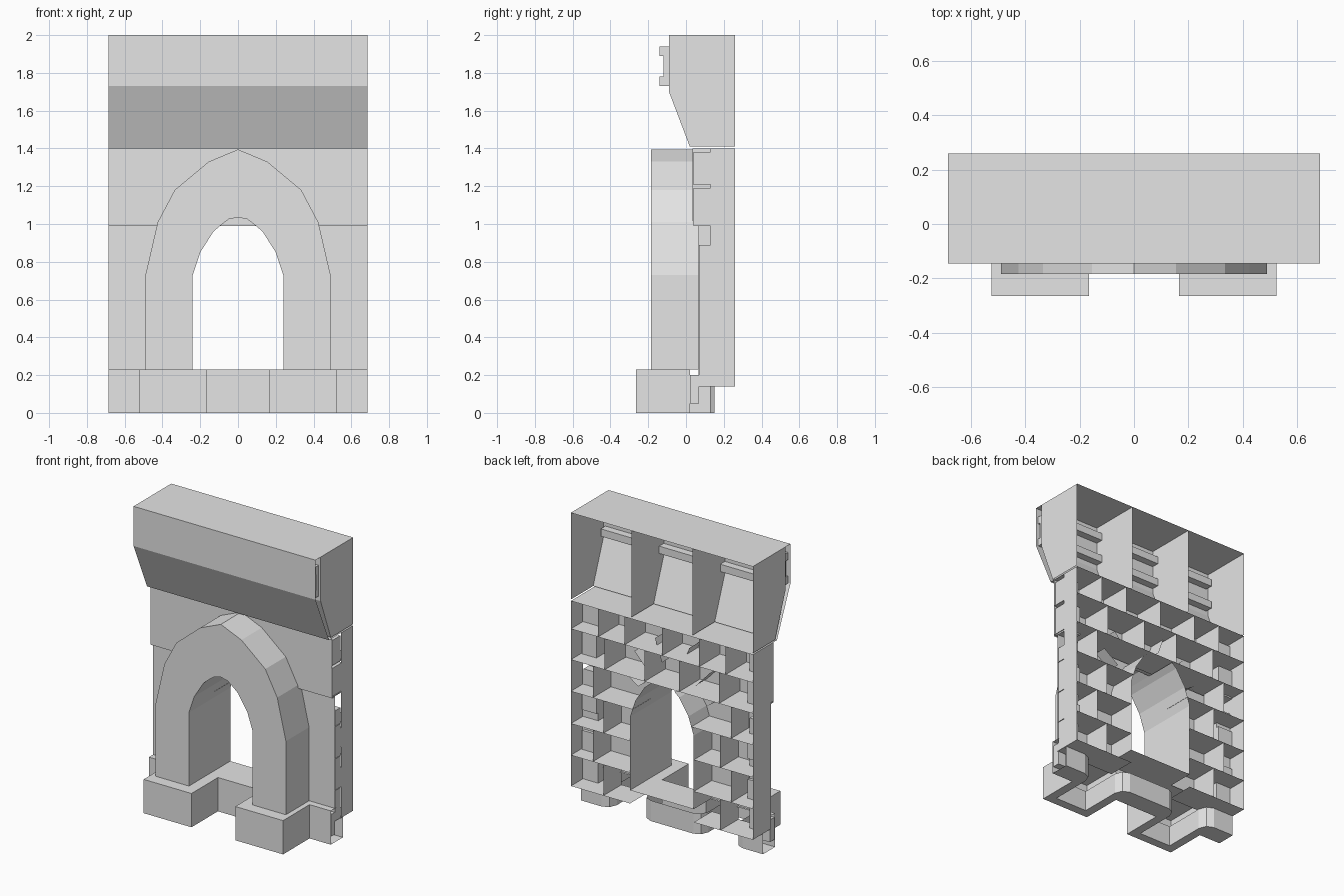
import bpy

cube = bpy.data.objects.get("Cube")
if cube:
    bpy.data.objects.remove(cube, do_unlink=True)

stone = bpy.data.materials.new("pale grey stone")
stone.use_nodes = True
GREY = (0.78, 0.78, 0.78, 1)
stone.diffuse_color = GREY
stone.node_tree.nodes["Principled BSDF"].inputs["Base Color"].default_value = GREY


def sheets(name, polys):
    """Object made of thin flat faces, each a list of 3D points."""
    verts, faces = [], []
    for poly in polys:
        faces.append(list(range(len(verts), len(verts) + len(poly))))
        verts += poly
    mesh = bpy.data.meshes.new(name)
    mesh.from_pydata(verts, [], faces)
    mesh.materials.append(stone)
    obj = bpy.data.objects.new(name, mesh)
    bpy.context.collection.objects.link(obj)
    return obj


def upright(y, pts):
    return [(x, y, z) for x, z in pts]


def side(x, pts):
    return [(x, y, z) for y, z in pts]


def level(z, pts):
    return [(x, y, z) for x, y in pts]


def rect(a0, a1, b0, b1):
    return [(a0, b0), (a1, b0), (a1, b1), (a0, b1)]


def sweep_x(path, x0, x1):
    return [[(x0, *a), (x0, *b), (x1, *b), (x1, *a)] for a, b in zip(path, path[1:])]


def sweep_y(path, y0, y1):
    return [[(a[0], y0, a[1]), (b[0], y0, b[1]), (b[0], y1, b[1]), (a[0], y1, a[1])]
            for a, b in zip(path, path[1:])]


def sweep_z(path, z0, z1):
    return [[(*a, z0), (*b, z0), (*b, z1), (*a, z1)] for a, b in zip(path, path[1:])]


def box(x0, x1, y0, y1, z0, z1):
    return ([side(x, rect(y0, y1, z0, z1)) for x in (x0, x1)]
            + [upright(y, rect(x0, x1, z0, z1)) for y in (y0, y1)]
            + [level(z, rect(x0, x1, y0, y1)) for z in (z0, z1)])


def flip(pts):
    return [(-x, *rest) for x, *rest in pts]


W, BACK = 0.685, 0.26
FACE_HIGH, FACE_LOW, ARCH_FRONT = 0.035, 0.065, -0.185
LEDGE, EAVE, FLOOR = 0.99, 1.4, 0.23

# Overhanging parapet: top, front, sloped soffit and floor
LIP = -0.145
sheets("parapet_shell", [
    level(2, rect(-W, W, LIP, BACK)),
    upright(LIP, rect(-W, W, 1.73, 2)),
    [(-W, LIP, 1.73), (W, LIP, 1.73), (W, 0, EAVE), (-W, 0, EAVE)],
    level(EAVE, rect(-W, W, 0, BACK)),
])

# Ends, dividers and inner lining share one profile
panel = [(-0.09, 2), (BACK, 2), (BACK, 1.41), (0.02, 1.41), (-0.09, 1.7)]
sheets("parapet_ends", [side(x, panel) for x in (-W, W)])
sheets("parapet_dividers", [side(x, panel) for x in (-0.23, 0.23)])
sheets("parapet_lining", sweep_x([panel[0], panel[4], panel[3]], -W, W))

# Channel rail running the full width behind the parapet front
rail = []
for z0, z1 in ((1.73, 1.78), (1.89, 1.94)):
    rail += box(-0.67, 0.67, -0.14, -0.04, z0, z1)
rail += box(-0.67, 0.67, -0.12, -0.09, 1.78, 1.89)
sheets("parapet_rail", rail)

# Pointed arch: front ring, outer surface and passage
outer = [(0.49, FLOOR), (0.49, 0.73), (0.425, 1.01), (0.335, 1.18), (0.155, 1.33), (0, 1.395)]
inner = [(0.24, FLOOR), (0.24, 0.73), (0.2, 0.85), (0.13, 0.96), (0.095, LEDGE),
         (0.05, 1.025), (0, 1.035)]
jamb = inner[:5]
ring, outside, passage, wedges = [], [], [], []
for turn in (list, flip):
    o, i = turn(outer), turn(inner)
    ring.append(upright(ARCH_FRONT, o + i[::-1]))
    outside += sweep_y(o, ARCH_FRONT, FACE_HIGH) + sweep_y(o[:3], FACE_HIGH, FACE_LOW)
    passage += sweep_y(i[:5], ARCH_FRONT, BACK) + sweep_y(i[4:], ARCH_FRONT, FACE_HIGH)
    # Radial stone joints showing on the back of the arch
    for a, b in ((o[2], i[2]), (o[3], i[3]), (o[4], i[5])):
        ends = [tuple(p + (q - p) * t for p, q in zip(a, b)) for t in (0.25, 0.75)]
        wedges += sweep_y(ends, FACE_HIGH, 0.15)
sheets("arch_face", ring)
sheets("arch_outside", outside)
sheets("arch_passage", passage)
sheets("arch_back_joints", wedges)

# Wall skin: upper slab standing slightly proud of the lower slabs
low = jamb + [(W, LEDGE), (W, FLOOR)]
sheets("upper_wall", [
    upright(FACE_HIGH, rect(-W, W, LEDGE, EAVE)),
    level(LEDGE, rect(-W, W, FACE_HIGH, FACE_LOW)),
])
sheets("lower_wall", [upright(FACE_LOW, low), upright(FACE_LOW, flip(low))])

# Open honeycomb of shelves behind the wall skin
rows = [0.14, 0.35, 0.565, 0.785, 1.0, 1.21, EAVE]
shelves = []
for z in rows[:-1]:
    if z >= LEDGE:
        shelves.append(level(z, rect(-W, W, FACE_HIGH, BACK)))
    else:
        gap = 0.22 if z > 0.73 else 0.24
        shelves += [level(z, rect(s * gap, s * W, FACE_LOW, BACK)) for s in (-1, 1)]
sheets("back_shelves", shelves)

# Staggered uprights between the shelves
uprights = []
for n, (z0, z1) in enumerate(zip(rows, rows[1:])):
    if z1 == EAVE:
        places = (-0.48, -0.28, 0, 0.28, 0.48)
    elif z0 >= LEDGE:
        places = (-0.43, -0.13, 0.13, 0.43)
    else:
        shift = 0.04 if n % 2 else -0.04
        places = (-0.48 - shift, 0.48 + shift)
    front = FACE_HIGH if z0 >= LEDGE else FACE_LOW
    uprights += [side(x, rect(front, BACK, z0, z1)) for x in places]
    # Outer ends: full depth on the right, shallow on the left
    uprights.append(side(-W, rect(front, BACK, z0, z1)))
    uprights.append(side(W, rect(0.13, BACK, z0, z1)))
sheets("back_uprights", uprights)

# Toothed corner stones, open to view along the left edge
teeth = []
for z0, z1, depth in ((0.35, 0.48, 0.15), (0.62, 0.75, 0.15), (0.99, 1.19, 0.15),
                      (0.14, 0.35, 0.13), (0.48, 0.62, 0.13), (0.75, 0.89, 0.13),
                      (1.21, 1.38, 0.13)):
    front = 0.04 if z0 > 0.9 else 0.07
    for x0, x1 in ((0.57, 0.68), (-0.68, -0.57)):
        teeth += box(x0, x1, front, depth, z0, z1)
sheets("corner_stones", teeth)

# Hollow plinth with two projecting pedestals and a rounded lining
half = [(W, 0.02), (0.525, 0.02), (0.525, -0.265), (0.165, -0.265), (0.165, 0.02)]
lining = [(W, 0.15), (0.53, 0.15), (0.485, 0.13), (0.465, 0.08), (0.465, -0.205),
          (0.225, -0.205), (0.225, 0.08), (0.205, 0.13), (0.16, 0.15)]
plan = half + flip(half)[::-1]
inset = lining + flip(lining)[::-1]
sheets("plinth_walls", sweep_z(plan, 0, FLOOR))
sheets("plinth_lining", sweep_z(inset, 0, 0.14) + [level(0, plan + inset[::-1])])
sheets("plinth_top", [
    level(FLOOR, plan + [(-W, 0.08), (W, 0.08)]),
    level(FLOOR, rect(-0.24, 0.24, 0.08, BACK)),
])
sheets("plinth_end_stones", [
    face for x0, x1 in ((-0.68, -0.62), (0.62, 0.68))
    for face in box(x0, x1, 0.02, 0.07, 0.05, 0.2)])
